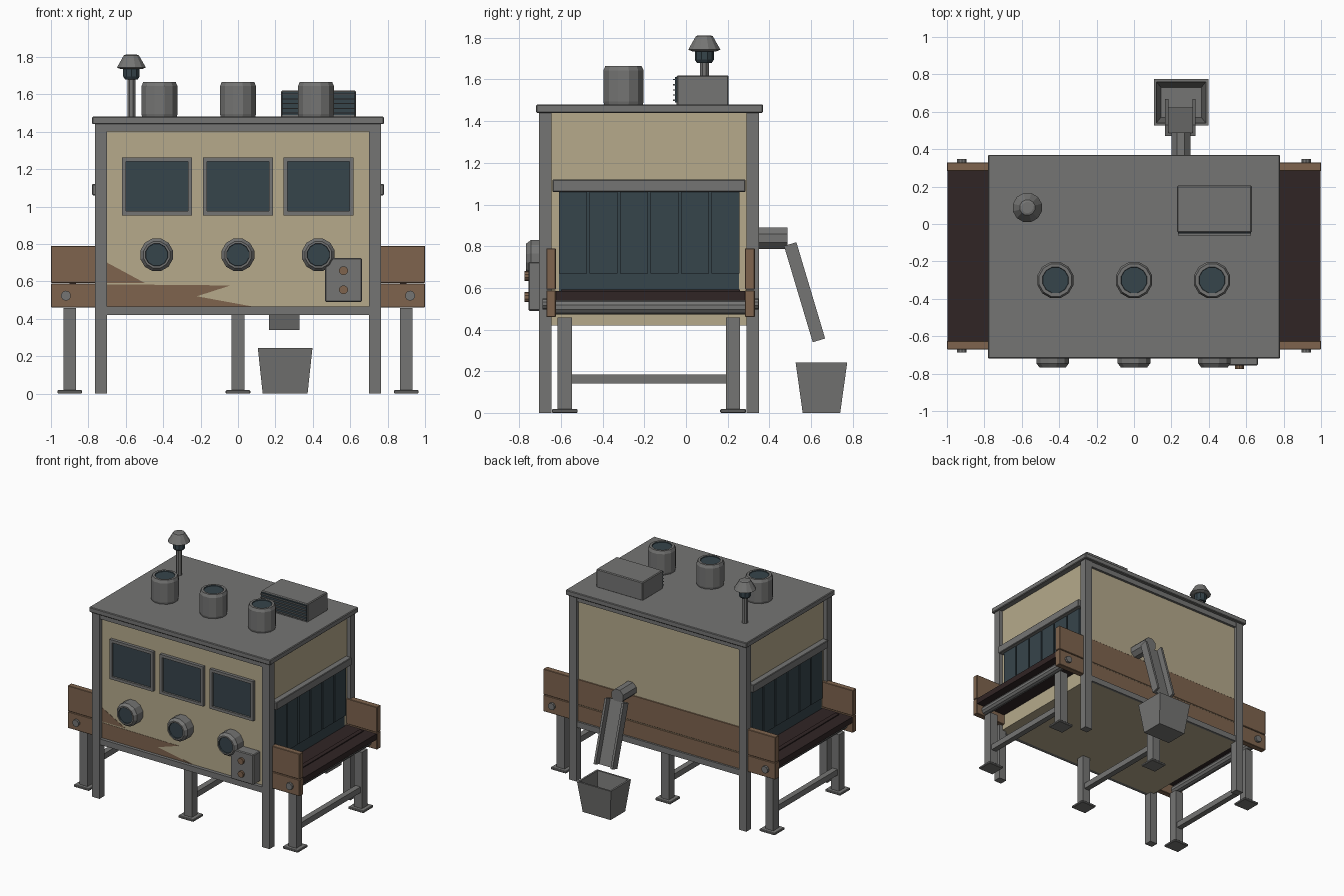
import bpy, bmesh, math
from mathutils import Matrix, Vector

if "Cube" in bpy.data.objects:
    bpy.data.objects.remove(bpy.data.objects["Cube"])


def material(name, rgb):
    m = bpy.data.materials.new(name)
    m.diffuse_color = (*rgb, 1)
    m.use_nodes = True
    m.node_tree.nodes["Principled BSDF"].inputs["Base Color"].default_value = m.diffuse_color
    return m


GREY = material("grey metal", (0.178, 0.178, 0.174))
TAN = material("tan panel", (0.465, 0.400, 0.260))
DARK = material("dark blue glass", (0.037, 0.058, 0.070))
BROWN = material("brown boards", (0.209, 0.127, 0.076))
BELT = material("dark belt", (0.030, 0.018, 0.018))


def finish(name, bm, mats, matrix=None):
    bmesh.ops.recalc_face_normals(bm, faces=bm.faces)
    me = bpy.data.meshes.new(name)
    bm.to_mesh(me)
    bm.free()
    for m in mats:
        me.materials.append(m)
    ob = bpy.data.objects.new(name, me)
    bpy.context.collection.objects.link(ob)
    if matrix:
        ob.matrix_world = matrix
    return ob


def box(name, x, y, z, mat, bevel=0.0, matrix=None):
    """Box from (min, max) ranges, with optional chamfer."""
    bm = bmesh.new()
    bmesh.ops.create_cube(bm, size=1)
    for v in bm.verts:
        v.co = [r[0] if c < 0 else r[1] for c, r in zip(v.co, (x, y, z))]
    if bevel:
        bmesh.ops.bevel(bm, geom=bm.edges[:], offset=bevel, segments=1, affect='EDGES')
    return finish(name, bm, [mat], matrix)


def lathe(name, loc, rings, n, mats, axis=(0, 0, 1)):
    """Rings of (radius, height, material index of band up to it); both ends capped."""
    bm = bmesh.new()
    loops = []
    for r, h, _ in rings:
        loops.append([bm.verts.new((r * math.cos(a), r * math.sin(a), h))
                      for a in [2 * math.pi * (i + 0.5) / n for i in range(n)]])
    for (lo, hi), ring in zip(zip(loops, loops[1:]), rings[1:]):
        for i in range(n):
            j = (i + 1) % n
            bm.faces.new((lo[i], lo[j], hi[j], hi[i])).material_index = ring[2]
    bm.faces.new(loops[0][::-1])
    bm.faces.new(loops[-1]).material_index = rings[-1][2]
    rot = Vector((0, 0, 1)).rotation_difference(Vector(axis)).to_matrix().to_4x4()
    return finish(name, bm, mats, Matrix.Translation(loc) @ rot)


def cylinder(name, loc, r, h, n, mat, axis=(0, 0, 1)):
    return lathe(name, loc, [(r, 0, 0), (r, h, 0)], n, [mat], axis)


FRONT = (0, -1, 0)

# cabinet shell, roof and frame
box("cabinet_body", (-0.735, 0.735), (-0.673, 0.326), (0.42, 1.44), TAN)
box("roof", (-0.78, 0.78), (-0.72, 0.37), (1.44, 1.48), GREY, 0.005)
for sx in (-1, 1):
    for y in ((-0.705, -0.645), (0.29, 0.35)):
        box("corner_post", sorted((sx * 0.70, sx * 0.765)), y, (0, 1.44), GREY)
for y in ((-0.70, -0.65), (0.30, 0.345)):
    box("top_rail", (-0.70, 0.70), y, (1.40, 1.44), GREY)
    box("bottom_rail", (-0.70, 0.70), y, (0.42, 0.465), GREY)

# tunnel ends: lintel and strip curtain
for sx in (-1, 1):
    box("curtain_lintel", sorted((sx * 0.72, sx * 0.78)), (-0.64, 0.285), (1.06, 1.12), GREY, 0.004)
    box("curtain_backing", sorted((sx * 0.72, sx * 0.74)), (-0.61, 0.255), (0.58, 1.06), DARK)
    for i in range(6):
        y0 = -0.61 + i * 0.1465
        box("curtain_strip", sorted((sx * 0.735, sx * 0.75)), (y0, y0 + 0.134), (0.67, 1.06), DARK)

# conveyor: belt, cleats, rollers, board sides, axle bolts
box("conveyor_belt", (-0.998, 0.998), (-0.625, 0.285), (0.54, 0.585), BELT)
for sx in (-1, 1):
    box("belt_cleat", sorted((sx * 0.865, sx * 0.9)), (-0.60, 0.26), (0.58, 0.592), BELT)
    cylinder("end_roller", (sx * 0.92, -0.625, 0.507), 0.034, 0.91, 10, GREY, (0, 1, 0))
    for y, d in ((-0.668, -1), (0.328, 1)):
        cylinder("axle_bolt", (sx * 0.92, y, 0.523), 0.027, 0.02, 10, GREY, (0, d, 0))
for y in ((-0.67, -0.625), (0.283, 0.33)):
    box("upper_side_board", (-1, 1), y, (0.592, 0.79), BROWN, 0.003)
    box("lower_side_board", (-1, 1), y, (0.46, 0.588), BROWN, 0.003)

# parts of the side board showing through the front panel
for pts in ([(-0.70, 0.70), (-0.50, 0.592), (-0.70, 0.592)],
            [(-0.70, 0.584), (-0.04, 0.578), (-0.22, 0.52), (0.08, 0.465), (-0.70, 0.465)]):
    bm = bmesh.new()
    f = bm.faces.new([bm.verts.new((x, -0.672, z)) for x, z in pts])
    ext = bmesh.ops.extrude_face_region(bm, geom=[f])["geom"]
    bmesh.ops.translate(bm, verts=[v for v in ext if isinstance(v, bmesh.types.BMVert)], vec=(0, -0.003, 0))
    finish("exposed_board", bm, [BROWN])

# legs with feet and cross braces
for x, top in ((-0.9, 0.457), (0, 0.42), (0.9, 0.457)):
    for y in (-0.582, 0.226):
        box("leg", (x - 0.034, x + 0.034), (y - 0.034, y + 0.034), (0.01, top), GREY)
        box("foot", (x - 0.066, x + 0.066), (y - 0.062, y + 0.062), (0, 0.018), GREY, 0.004)
    box("leg_brace", (x - 0.022, x + 0.022), (-0.55, 0.195), (0.14, 0.185), GREY)

# windows: glass plate with four frame bars
for x in (-0.433, 0, 0.43):
    a, b, c, d, t = x - 0.187, x + 0.187, 0.953, 1.262, 0.022
    box("window_glass", (a + t, b - t), (-0.682, -0.67), (c + t, d - t), DARK)
    for xr, zr in (((a, b), (c, c + t)), ((a, b), (d - t, d)),
                   ((a, a + t), (c + t, d - t)), ((b - t, b), (c + t, d - t))):
        box("window_frame", xr, (-0.697, -0.67), zr, GREY)

# glove ports on the front
for x in (-0.435, 0, 0.43):
    lathe("glove_port", (x, -0.67, 0.742),
          [(0.09, 0, 0), (0.09, 0.075, 0), (0.073, 0.097, 0), (0.062, 0.097, 0), (0.06, 0.088, 1)],
          12, [GREY, DARK], FRONT)

# control box with two buttons
box("control_box", (0.465, 0.663), (-0.757, -0.67), (0.49, 0.725), GREY, 0.006)
for z in (0.555, 0.657):
    cylinder("control_button", (0.564, -0.75, z), 0.024, 0.026, 10, BROWN, FRONT)

# roof canisters
for x in (-0.42, 0, 0.417):
    lathe("roof_canister", (x, -0.30, 1.475),
          [(0.095, 0, 0), (0.1, 0.02, 0), (0.1, 0.168, 0), (0.09, 0.19, 0), (0.072, 0.19, 0), (0.07, 0.184, 1)],
          12, [GREY, DARK])

# roof ventilation unit with louvres
box("vent_unit", (0.23, 0.63), (-0.045, 0.205), (1.475, 1.62), GREY, 0.006)
box("vent_grille", (0.235, 0.625), (-0.052, -0.04), (1.49, 1.612), DARK)
for i in range(5):
    z = 1.497 + i * 0.025
    box("vent_louvre", (0.235, 0.625), (-0.062, -0.05), (z, z + 0.006), GREY)

# exhaust chimney: pole, dark collar and pleated cap
cylinder("chimney_pole", (-0.57, 0.088, 1.47), 0.023, 0.23, 8, GREY)
lathe("chimney_collar", (-0.57, 0.088, 1.68),
      [(0.036, 0, 0), (0.046, 0.015, 0), (0.046, 0.065, 0)], 10, [DARK])
lathe("chimney_cap", (-0.57, 0.088, 1.735),
      [(0.06, 0, 0), (0.08, 0.008, 0), (0.042, 0.073, 0), (0.03, 0.077, 0)], 12, [GREY])

# rear outlet pipe and sloping open chute
cylinder("outlet_pipe", (0.25, 0.32, 0.838), 0.055, 0.168, 8, GREY, (0, 1, 0))
top, end = Vector((0.248, 0.50, 0.81)), Vector((0.248, 0.638, 0.348))
d = end - top
slope = Matrix.Translation(top) @ Matrix.Rotation(math.atan2(d.y, -d.z), 4, 'X')
L = d.length
box("chute_floor", (-0.082, 0.082), (-0.031, -0.015), (-L, 0), GREY, 0, slope)
for sx in (-1, 1):
    box("chute_side", sorted((sx * 0.064, sx * 0.082)), (-0.031, 0.031), (-L, 0), GREY, 0, slope)

# open tapered bucket
bm = bmesh.new()
prev = None
for hx, hy, z in ((0.12, 0.09, 0), (0.146, 0.124, 0.243), (0.132, 0.110, 0.243), (0.108, 0.08, 0.015)):
    ring = [bm.verts.new((0.252 + sx * hx, 0.65 + sy * hy, z))
            for sx, sy in ((-1, -1), (1, -1), (1, 1), (-1, 1))]
    if prev:
        for i in range(4):
            bm.faces.new((prev[i], prev[(i + 1) % 4], ring[(i + 1) % 4], ring[i]))
    else:
        bm.faces.new(ring[::-1])
    prev = ring
bm.faces.new(prev)
finish("bucket", bm, [GREY])
